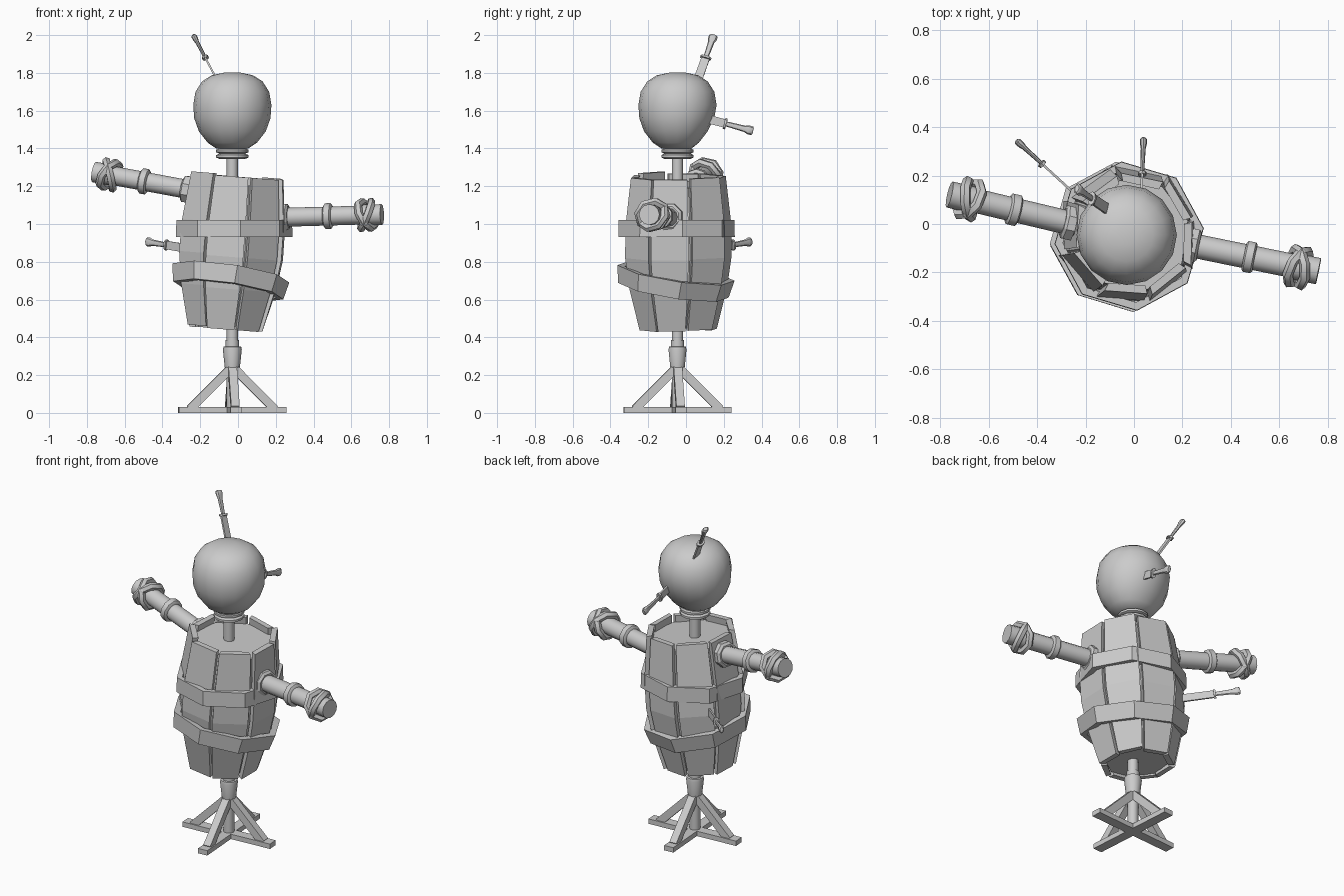
import bpy, bmesh, math, random
from mathutils import Matrix, Vector

if "Cube" in bpy.data.objects:
    bpy.data.objects.remove(bpy.data.objects["Cube"])
random.seed(4)

grey = bpy.data.materials.new("plain_grey")
grey.use_nodes = True
grey.diffuse_color = (0.6, 0.6, 0.6, 1)
grey.node_tree.nodes["Principled BSDF"].inputs["Base Color"].default_value = (0.6, 0.6, 0.6, 1)

CX, CY = -0.03, -0.045
POLE = Matrix.Translation((CX, CY, 0))


def finish(name, bm, matrix=None, smooth=0):
    """Turn a bmesh into a named object; smooth is the sharp-edge angle in degrees."""
    if matrix:
        bm.transform(matrix)
    bmesh.ops.recalc_face_normals(bm, faces=bm.faces)
    mesh = bpy.data.meshes.new(name)
    bm.to_mesh(mesh)
    bm.free()
    mesh.materials.append(grey)
    obj = bpy.data.objects.new(name, mesh)
    bpy.context.collection.objects.link(obj)
    if smooth:
        bpy.ops.object.select_all(action='DESELECT')
        obj.select_set(True)
        bpy.context.view_layer.objects.active = obj
        bpy.ops.object.shade_smooth_by_angle(angle=math.radians(smooth))
    return obj


def loft(bm, rings, closed=False):
    """Skin a list of equal-length point rings, capping the ends unless closed."""
    rows = [[bm.verts.new(p) for p in ring] for ring in rings]
    n = len(rows[0])
    pairs = list(zip(rows, rows[1:])) + ([(rows[-1], rows[0])] if closed else [])
    for a, b in pairs:
        for i in range(n):
            j = (i + 1) % n
            bm.faces.new((a[i], a[j], b[j], b[i]))
    if not closed:
        bm.faces.new(rows[0])
        bm.faces.new(rows[-1])


def lathe(name, profile, seg, matrix=POLE, start=0, closed=False, smooth=0):
    """Spin (height, radius) pairs around z."""
    bm = bmesh.new()
    angles = [math.radians(start) + math.tau * i / seg for i in range(seg)]
    loft(bm, [[(r * math.cos(a), r * math.sin(a), z) for a in angles]
              for z, r in profile], closed)
    return finish(name, bm, matrix, smooth)


def aim(origin, target, side=(0, 0, 1)):
    """Matrix at origin with z towards target and x as near as possible to side."""
    z = (Vector(target) - Vector(origin)).normalized()
    y = z.cross(Vector(side)).normalized()
    x = y.cross(z)
    rot = Matrix((x, y, z)).transposed().to_4x4()
    return Matrix.Translation(origin) @ rot


def beam(bm, a, b, width, depth, side):
    """Square beam between two points."""
    m = aim(a, b, side)
    length = (Vector(b) - Vector(a)).length
    corners = [(-depth, -width), (depth, -width), (depth, width), (-depth, width)]
    loft(bm, [[m @ Vector((x / 2, y / 2, z)) for x, y in corners] for z in (0, length)])


# Stand: crossed feet with diagonal braces
for i, part in enumerate(("left", "back", "right", "front")):
    turn = POLE @ Matrix.Rotation(math.radians(4 + 90 * i), 4, 'Z')
    bm = bmesh.new()
    beam(bm, (0, 0, 0.015), (0.285, 0, 0.015), 0.06, 0.03, (0, 0, 1))
    finish(part + "_foot", bm, turn)
    bm = bmesh.new()
    beam(bm, (0.225, 0, 0.02), (0.01, 0, 0.235), 0.045, 0.045, (1, 0, 1))
    finish(part + "_brace", bm, turn)

# Pole, socket and neck
lathe("pole", [(0.0, 0.03), (1.38, 0.03)], 10, smooth=40)
lathe("socket", [(0.24, 0.04), (0.335, 0.05), (0.35, 0.047), (0.352, 0.036), (0.385, 0.036)],
      10, smooth=40)
for i in range(2):
    z = 1.345 + 0.028 * i
    lathe("neck_ring_%d" % (i + 1), [(z, 0.07), (z + 0.007, 0.086), (z + 0.02, 0.086), (z + 0.027, 0.07)],
          12, smooth=40)

# Head: a stuffed ball, slightly pulled in at the lower back
head = lathe("head", [(1.4, 0.085), (1.43, 0.13), (1.49, 0.177), (1.56, 0.202), (1.63, 0.207),
                      (1.7, 0.195), (1.755, 0.16), (1.787, 0.11), (1.802, 0.04)], 16, smooth=80)
for v in head.data.vertices:
    if v.co.y > 0 and v.co.z < 1.6:
        v.co.y -= 0.12 * v.co.y * (1.6 - v.co.z) / 0.1

# Barrel: bulging staves around a hollow-looking core, leaning slightly
LEAN = (Matrix.Translation((CX, CY, 0.85)) @ Matrix.Rotation(0.08, 4, 'Y')
        @ Matrix.Translation((0, 0, -0.85)))
BULGE = [(0.445, 0.207), (0.66, 0.262), (0.83, 0.287), (1.0, 0.285), (1.255, 0.255)]
for i in range(8):
    mid = math.radians(-98 + 45 * i)
    half = math.radians(20.3)
    twist = random.uniform(-0.012, 0.012)
    lift = random.uniform(-0.006, 0.006)
    rings = []
    for z, r in BULGE:
        ring = []
        for s, inset in ((-1, 0), (1, 0), (1, 0.035), (-1, 0.035)):
            rr = r - inset + s * twist
            ring.append((rr * math.cos(mid + s * half), rr * math.sin(mid + s * half), z + lift))
        rings.append(ring)
    bm = bmesh.new()
    loft(bm, rings)
    finish("stave_%d" % (i + 1), bm, LEAN)
core = [(0.46, 0.178)] + [(z, r - 0.027) for z, r in BULGE[1:4]] + [(1.21, 0.232)]
lathe("barrel_core", core, 8, LEAN, start=-75.5)

# Hoops: the lower one has slipped to a slant
lathe("upper_hoop", [(-0.045, 0.31), (0.045, 0.308), (0.045, 0.275), (-0.045, 0.275)], 8,
      Matrix.Translation((-0.02, -0.05, 0.975)), start=-84, closed=True)
slant = Vector((0, 0, 1)).rotation_difference(Vector((0.15, 0.15, 1))).to_matrix().to_4x4()
lathe("lower_hoop", [(-0.047, 0.297), (0.047, 0.315), (0.047, 0.275), (-0.047, 0.26)], 8,
      Matrix.Translation((-0.045, -0.06, 0.695)) @ slant, start=-84, closed=True)


# Arms: round bars with a cuff, a band and a knotted rope hand
def arm(name, root, tip):
    m = aim(root, tip)
    n = (Vector(tip) - Vector(root)).length
    lathe(name + "_arm", [(-0.06, 0.05), (n - 0.1, 0.05), (n - 0.1, 0.055), (n, 0.055)], 12, m, smooth=40)
    lathe(name + "_cuff", [(0, 0.075), (0.035, 0.075), (0.045, 0.06)], 8, m, start=22.5)
    lathe(name + "_band", [(0.235, 0.058), (0.242, 0.068), (0.273, 0.068), (0.28, 0.058)], 10, m, smooth=40)
    section = [(0.022 * math.sin(math.tau * k / 6), 0.076 + 0.022 * math.cos(math.tau * k / 6))
               for k in range(6)]
    for k, tilt in enumerate((28, -28)):
        knot = (m @ Matrix.Translation((0, 0, n - 0.085))
                @ Matrix.Rotation(math.radians(35), 4, 'Z')
                @ Matrix.Rotation(math.radians(tilt), 4, 'Y'))
        lathe("%s_knot_%d" % (name, k + 1), section, 8, knot, closed=True, smooth=50)


arm("left", (0.225, -0.085, 1.035), (0.762, -0.195, 1.05))
arm("right", (-0.25, 0.0, 1.18), (-0.762, 0.122, 1.275))


# Thrown knives: flat blade, guard, and a handle flaring to a pommel
def knife(name, pommel, entry, blade, side):
    m = aim(entry, pommel, side)
    n = (Vector(pommel) - Vector(entry)).length
    bm = bmesh.new()
    loft(bm, [[(x, y, z) for x, y in ((-w, -0.005), (w, -0.005), (w, 0.005), (-w, 0.005))]
              for z, w in ((-0.06, 0.012), (-0.03, 0.023), (blade, 0.022))])
    finish(name + "_blade", bm, m)
    flat = m @ Matrix.Diagonal((1, 0.6, 1, 1))
    lathe(name + "_guard", [(blade - 0.005, 0.03), (blade + 0.007, 0.03)], 8, flat)
    lathe(name + "_handle", [(blade, 0.013), (n - 0.045, 0.017), (n - 0.025, 0.024),
                             (n - 0.006, 0.024), (n, 0.016)], 8, flat, smooth=40)


knife("crown_knife", (-0.236, 0.147, 2.0), (-0.115, 0.065, 1.77), 0.13, (0, 1, 0))
knife("nape_knife", (0.04, 0.355, 1.492), (0.03, 0.12, 1.555), 0.09, (0, 0, 1))
knife("back_knife", (-0.485, 0.345, 0.907), (-0.24, 0.12, 0.865), 0.19, (0, 0, 1))
